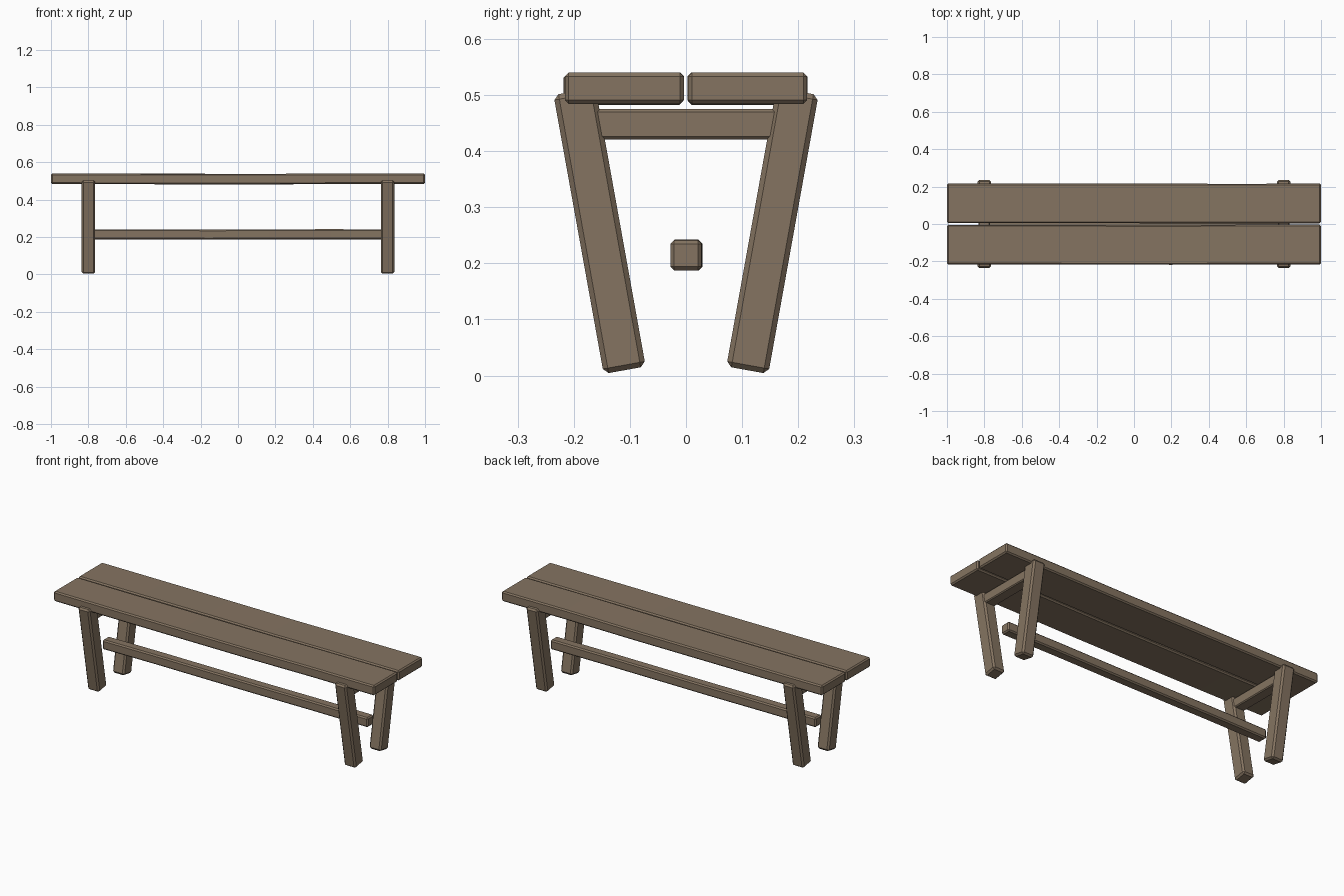
import bpy, bmesh, math, random
from mathutils import Matrix, Vector

random.seed(4)
if "Cube" in bpy.data.objects:
    bpy.data.objects.remove(bpy.data.objects["Cube"], do_unlink=True)

wood = bpy.data.materials.new("weathered_brown_wood")
wood.use_nodes = True
colour = (0.235, 0.175, 0.12, 1)
wood.diffuse_color = colour
wood.node_tree.nodes["Principled BSDF"].inputs["Base Color"].default_value = colour


def beam(name, centre, size, chamfer, tilt=0, cuts=0, wobble=0.0):
    """Chamfered timber, optionally cut along x and hewn slightly uneven."""
    bm = bmesh.new()
    bmesh.ops.create_cube(bm, size=1, matrix=Matrix.Diagonal((*size, 1)))
    bmesh.ops.bevel(bm, geom=bm.edges[:], offset=chamfer, segments=1,
                    affect='EDGES', profile=0.5)
    for i in range(cuts):
        x = size[0] * ((i + 1) / (cuts + 1) - 0.5)
        geom = bm.verts[:] + bm.edges[:] + bm.faces[:]
        bmesh.ops.bisect_plane(bm, geom=geom, plane_co=(x, 0, 0), plane_no=(1, 0, 0))
        dy, dz = (random.uniform(-wobble, wobble) for _ in range(2))
        for v in bm.verts:
            if abs(v.co.x - x) < 1e-4:
                v.co += Vector((0, dy, dz))
    mesh = bpy.data.meshes.new(name)
    bm.to_mesh(mesh)
    bm.free()
    mesh.materials.append(wood)
    obj = bpy.data.objects.new(name, mesh)
    obj.location = centre
    obj.rotation_euler.x = tilt
    bpy.context.collection.objects.link(obj)
    return obj


# Seat planks
for label, side in (("front", -1), ("back", 1)):
    beam(f"seat_plank_{label}", (0, side * 0.11, 0.512), (2, 0.212, 0.056),
         0.007, cuts=4, wobble=0.0015)

# Splayed legs and the rail joining each pair
for end, x in (("right", -0.8), ("left", 0.8)):
    for label, side in (("front", -1), ("back", 1)):
        beam(f"leg_{label}_{end}", (x, side * 0.154, 0.258), (0.072, 0.076, 0.505),
             0.009, tilt=-side * math.radians(10.2))
    beam(f"cross_rail_{end}", (x, 0, 0.448), (0.062, 0.34, 0.054), 0.005)

# Long stretcher between the leg pairs
beam("stretcher", (0, 0, 0.214), (1.655, 0.056, 0.054), 0.007, cuts=4, wobble=0.0015)
